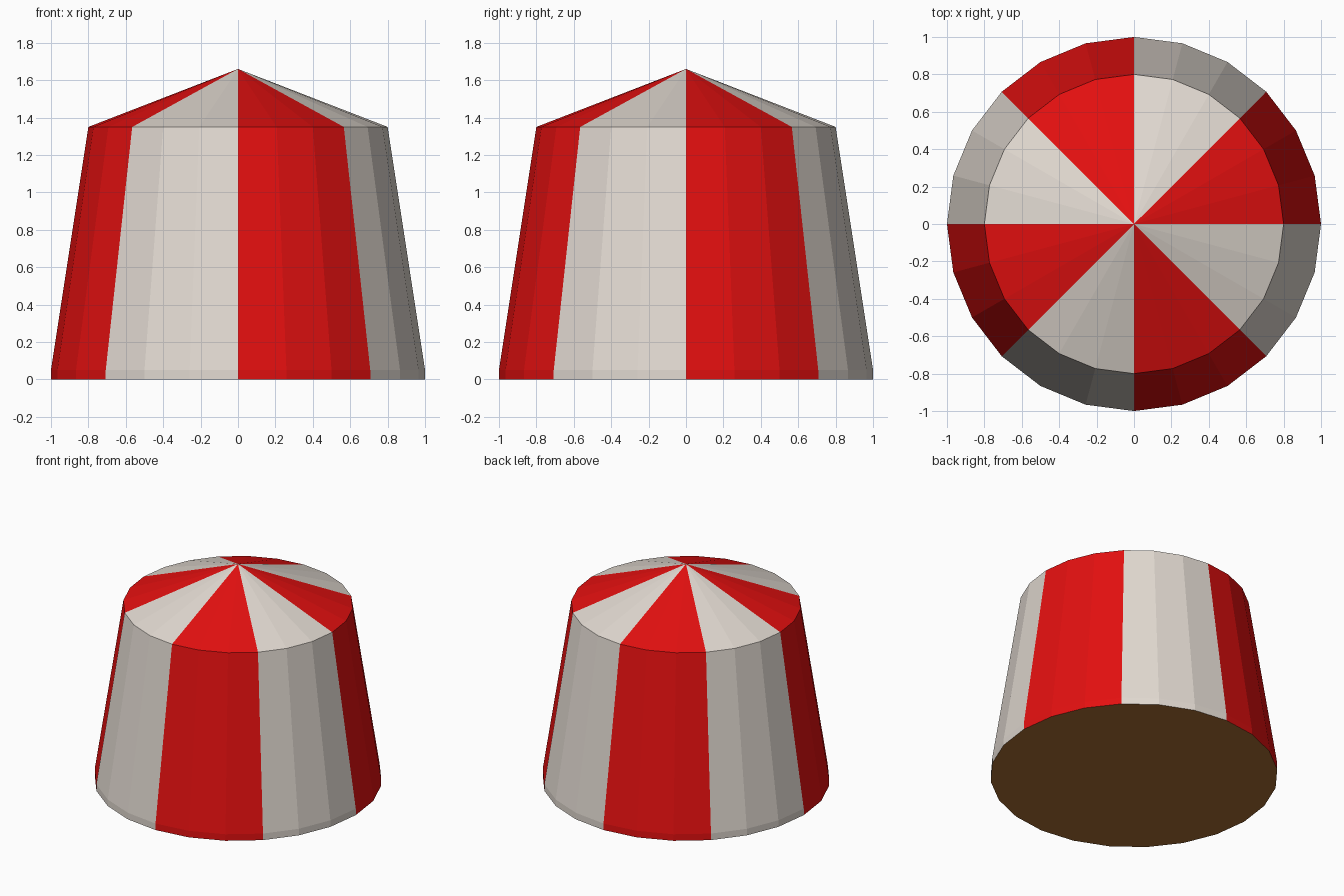
import bpy, bmesh, math

if "Cube" in bpy.data.objects:
    bpy.data.objects.remove(bpy.data.objects["Cube"])

SIDES = 24          # flat facets around the tent
PER_STRIPE = 3      # facets in each coloured stripe


def material(name, rgb):
    m = bpy.data.materials.new(name)
    m.diffuse_color = (*rgb, 1.0)
    m.use_nodes = True
    m.node_tree.nodes["Principled BSDF"].inputs["Base Color"].default_value = m.diffuse_color
    return m


red = material("red canvas", (0.77, 0.005, 0.005))
cream = material("cream canvas", (0.76, 0.70, 0.64))
brown = material("brown ground", (0.40, 0.156, 0.034))


def ring(bm, r, z):
    step = 2 * math.pi / SIDES
    return [bm.verts.new((r * math.cos(i * step), r * math.sin(i * step), z))
            for i in range(SIDES)]


def finish(bm, name, mats):
    me = bpy.data.meshes.new(name)
    bm.to_mesh(me)
    bm.free()
    for m in mats:
        me.materials.append(m)
    ob = bpy.data.objects.new(name, me)
    bpy.context.collection.objects.link(ob)
    return ob


def stripe(i):
    return (i // PER_STRIPE) % 2


# Striped wall: short upright hem, then a tapering side
bm = bmesh.new()
rings = [ring(bm, r, z) for r, z in ((1.0, 0.0), (1.0, 0.05), (0.8, 1.35))]
for low, high in zip(rings, rings[1:]):
    for i in range(SIDES):
        j = (i + 1) % SIDES
        bm.faces.new((low[i], low[j], high[j], high[i])).material_index = stripe(i)
finish(bm, "tent_wall", (red, cream))

# Striped conical roof
bm = bmesh.new()
eave = ring(bm, 0.8, 1.35)
peak = bm.verts.new((0, 0, 1.66))
for i in range(SIDES):
    bm.faces.new((eave[i], eave[(i + 1) % SIDES], peak)).material_index = stripe(i)
finish(bm, "tent_roof", (red, cream))

# Ground disc closing the underside
bm = bmesh.new()
bm.faces.new(list(reversed(ring(bm, 1.0, 0.0))))
finish(bm, "tent_floor", (brown,))
